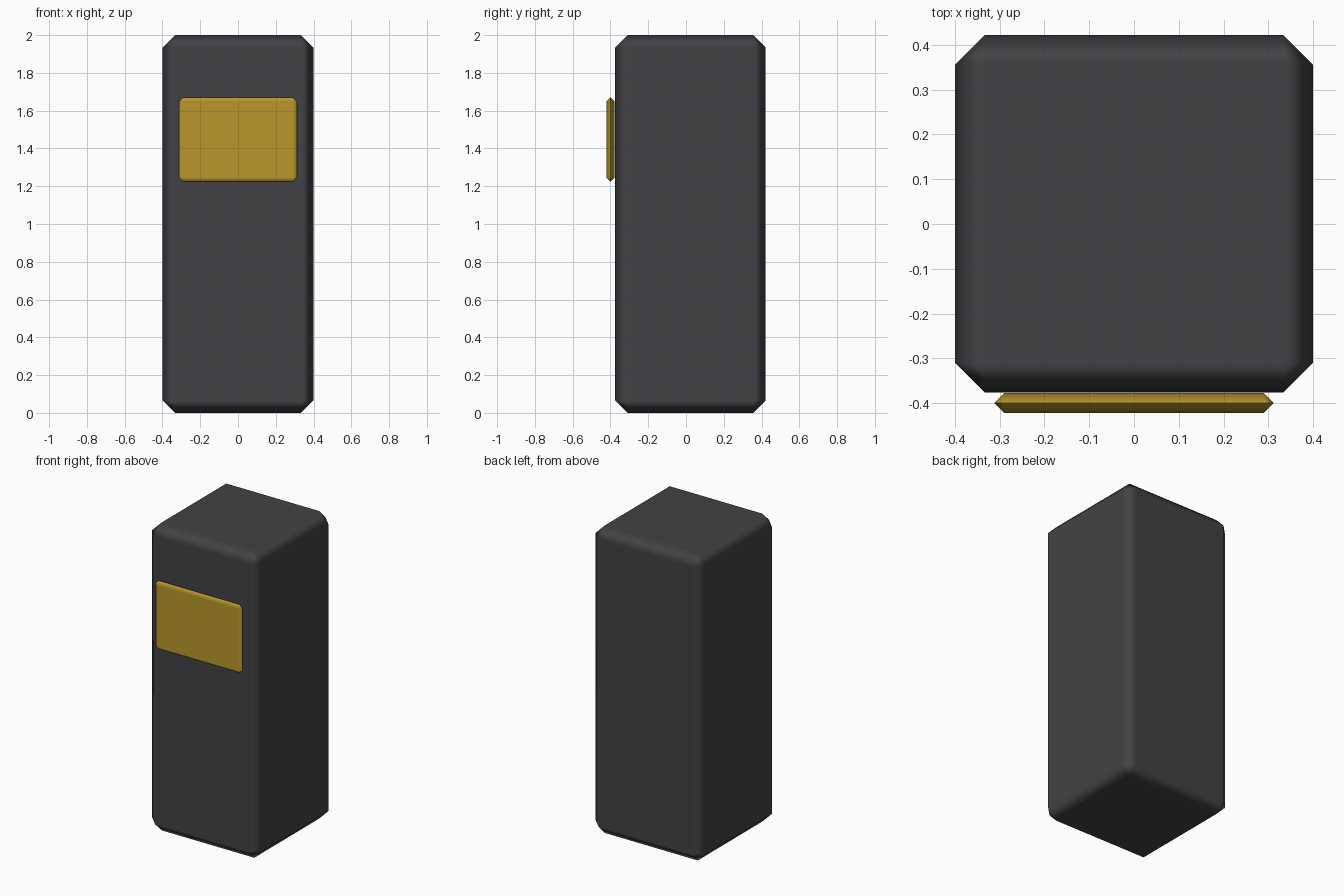
import bpy
import bmesh
from mathutils import Vector

if "Cube" in bpy.data.objects:
    bpy.data.objects.remove(bpy.data.objects["Cube"])


def material(name, rgb):
    m = bpy.data.materials.new(name)
    m.diffuse_color = (*rgb, 1.0)
    m.use_nodes = True
    m.node_tree.nodes["Principled BSDF"].inputs["Base Color"].default_value = m.diffuse_color
    return m


def chamfered_box(name, low, high, width, mat):
    """Box between two corners with a one-step chamfer and smooth shading."""
    low, high = Vector(low), Vector(high)
    size = high - low
    bm = bmesh.new()
    bmesh.ops.create_cube(bm, size=1.0)
    bmesh.ops.scale(bm, vec=size, verts=bm.verts)
    bmesh.ops.bevel(bm, geom=bm.edges[:], offset=width, segments=1,
                    affect='EDGES', profile=0.5)
    for f in bm.faces:
        f.smooth = True
    mesh = bpy.data.meshes.new(name)
    bm.to_mesh(mesh)
    bm.free()
    mesh.materials.append(mat)
    obj = bpy.data.objects.new(name, mesh)
    obj.location = (low + high) / 2
    bpy.context.collection.objects.link(obj)
    # Keep the large faces flat and blend only across the chamfers
    mod = obj.modifiers.new("weighted_normals", 'WEIGHTED_NORMAL')
    mod.weight = 100
    return obj


dark_grey = material("dark_grey", (0.055, 0.055, 0.061))
gold = material("gold", (0.48, 0.31, 0.025))

# Upright block
chamfered_box("body", (-0.4, -0.376, 0.0), (0.4, 0.422, 2.0), 0.066, dark_grey)

# Thin plate on the front
chamfered_box("front_panel", (-0.312, -0.422, 1.225), (0.312, -0.378, 1.67),
              0.0215, gold)
